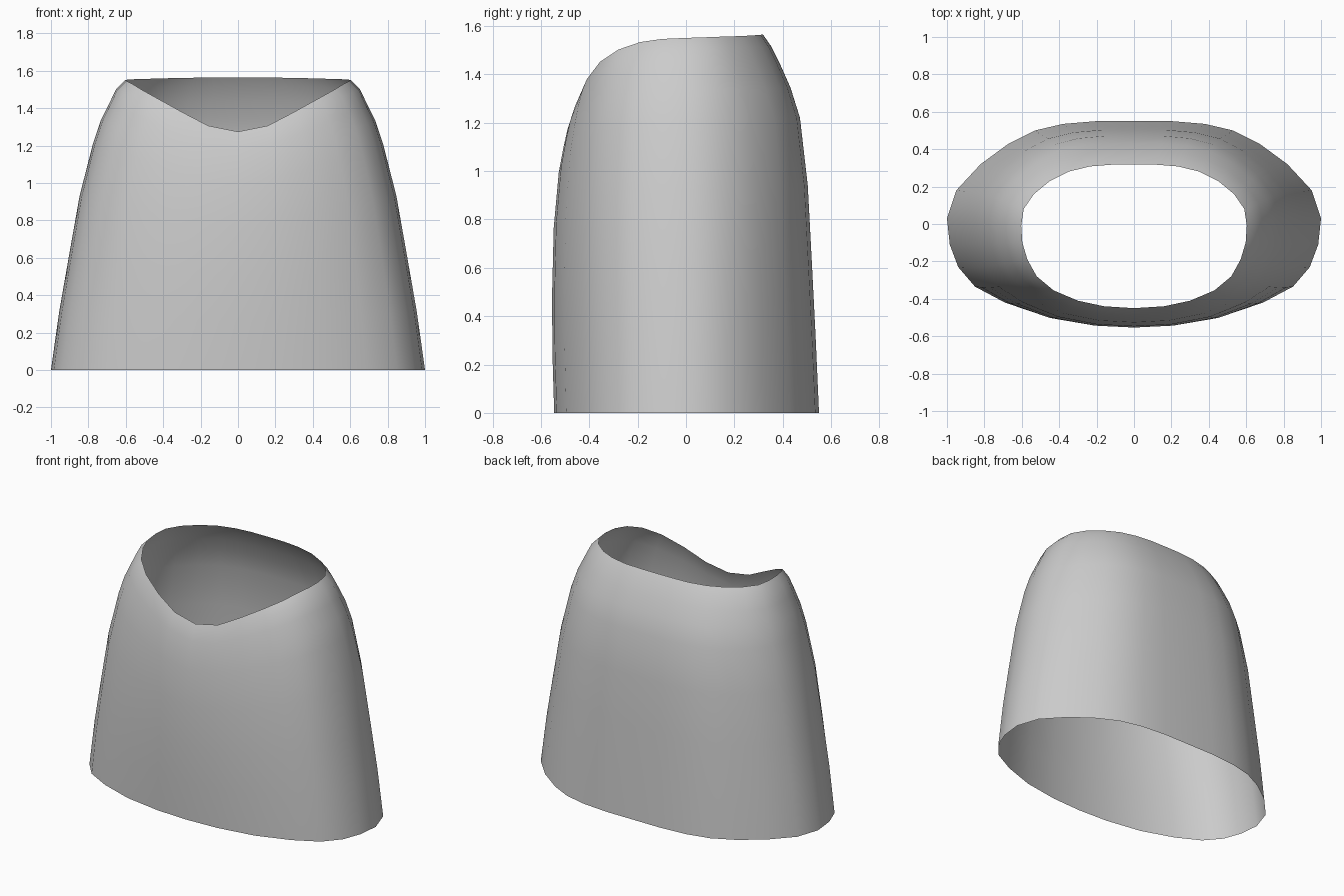
import bpy, bmesh

# Half outlines (x >= 0), front centre round to back centre
hem = [(0, -.545), (.22, -.535), (.47, -.495), (.69, -.42), (.85, -.335),
       (.94, -.23), (.985, -.11), (1, .03), (.95, .18), (.82, .32),
       (.67, .43), (.53, .50), (.38, .535), (.20, .55), (0, .55)]
rim = [(0, -.45, 1.275), (.16, -.44, 1.307), (.30, -.41, 1.38), (.43, -.355, 1.452),
       (.52, -.28, 1.502), (.57, -.19, 1.533), (.597, -.10, 1.546), (.603, -.01, 1.55),
       (.59, .08, 1.553), (.535, .16, 1.556), (.45, .23, 1.558), (.35, .28, 1.561),
       (.235, .308, 1.563), (.12, .317, 1.565), (0, .318, 1.565)]

# Row height fraction, then inward taper at the sides, front and back
rows = [(0, 0, 0, 0), (.2, .11, -.08, .06), (.39, .24, -.09, .125),
        (.6, .385, -.02, .20), (.78, .565, .20, .34), (.86, .67, .40, .51),
        (.92, .785, .58, .69), (.97, .88, .80, .86), (1, 1, 1, 1)]

# Open garment-like shell: loft the hem up to the dipped rim
bm = bmesh.new()
grid = []
for t, side, front, back in rows:
    ring = []
    for i, ((hx, hy), (rx, ry, rz)) in enumerate(zip(hem, rim)):
        w = min(1, max(0, (i - 4) / 5))
        w = w * w * (3 - 2 * w)
        fy = front + (back - front) * w
        ring.append(bm.verts.new((hx + (rx - hx) * side, hy + (ry - hy) * fy, rz * t)))
    grid.append(ring)
for a, b in zip(grid, grid[1:]):
    for i in range(len(hem) - 1):
        bm.faces.new((a[i], a[i + 1], b[i + 1], b[i]))
for f in bm.faces:
    f.smooth = True
mesh = bpy.data.meshes.new("shell")
bm.to_mesh(mesh)
bm.free()
shell = bpy.data.objects.new("shell", mesh)
bpy.context.collection.objects.link(shell)

# Mirror to the other side
mirror = shell.modifiers.new("mirror", 'MIRROR')
mirror.use_clip = True
